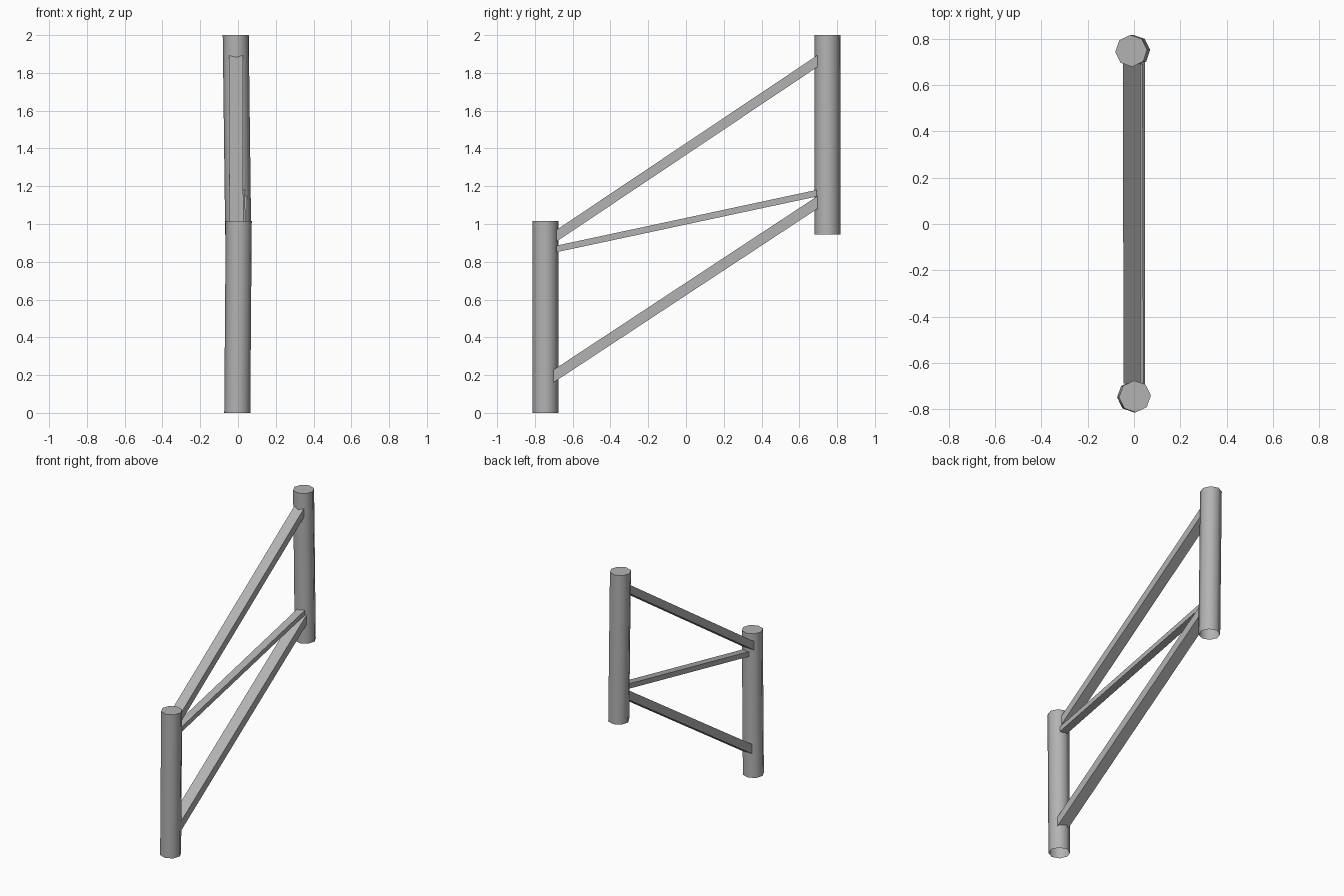
import bpy, bmesh, math
from mathutils import Vector

cube = bpy.data.objects.get("Cube")
if cube:
    bpy.data.objects.remove(cube, do_unlink=True)

# Single grey metal colour
grey = bpy.data.materials.new("grey_metal")
grey.use_nodes = True
COLOUR = (0.45, 0.45, 0.45, 1)
grey.diffuse_color = COLOUR
grey.node_tree.nodes["Principled BSDF"].inputs["Base Color"].default_value = COLOUR


def finish(bm, name):
    mesh = bpy.data.meshes.new(name)
    bm.to_mesh(mesh)
    bm.free()
    mesh.materials.append(grey)
    obj = bpy.data.objects.new(name, mesh)
    bpy.context.collection.objects.link(obj)
    return obj


def post(name, bottom, top, radius=0.069, turn=0.06):
    """Slightly leaning eight-sided post, capped on top and open below."""
    bm = bmesh.new()
    rings = []
    for centre in (bottom, top):
        rings.append([bm.verts.new(Vector(centre) + Vector((
            radius * math.cos(turn + i * math.tau / 8),
            radius * math.sin(turn + i * math.tau / 8), 0))) for i in range(8)])
    low, high = rings
    for i in range(8):
        j = (i + 1) % 8
        bm.faces.new((low[i], low[j], high[j], high[i]))
    bm.faces.new(high)
    obj = finish(bm, name)
    bpy.ops.object.select_all(action='DESELECT')
    obj.select_set(True)
    bpy.context.view_layer.objects.active = obj
    bpy.ops.object.shade_smooth_by_angle(angle=math.radians(60))


def rail(name, front, back, width, height):
    """Straight bar with upright cut ends, between two end centres."""
    bm = bmesh.new()
    bmesh.ops.create_cube(bm, size=1)
    for v in bm.verts:
        end = Vector(back if v.co.y > 0 else front)
        v.co = end + Vector((v.co.x * width, 0, v.co.z * height))
    finish(bm, name)


# Posts
post("front_post", (-0.004, -0.745, 0), (0.004, -0.745, 1.015))
post("back_post", (0.001, 0.748, 0.945), (-0.012, 0.748, 2.0))

# Sloping rails and the thin brace between them
rail("upper_rail", (-0.009, -0.69, 0.935), (-0.01, 0.695, 1.862), 0.074, 0.062)
rail("lower_rail", (0.007, -0.708, 0.19), (0.007, 0.697, 1.115), 0.08, 0.067)
rail("thin_brace", (0.014, -0.686, 0.868), (0.01, 0.692, 1.163), 0.054, 0.035)
